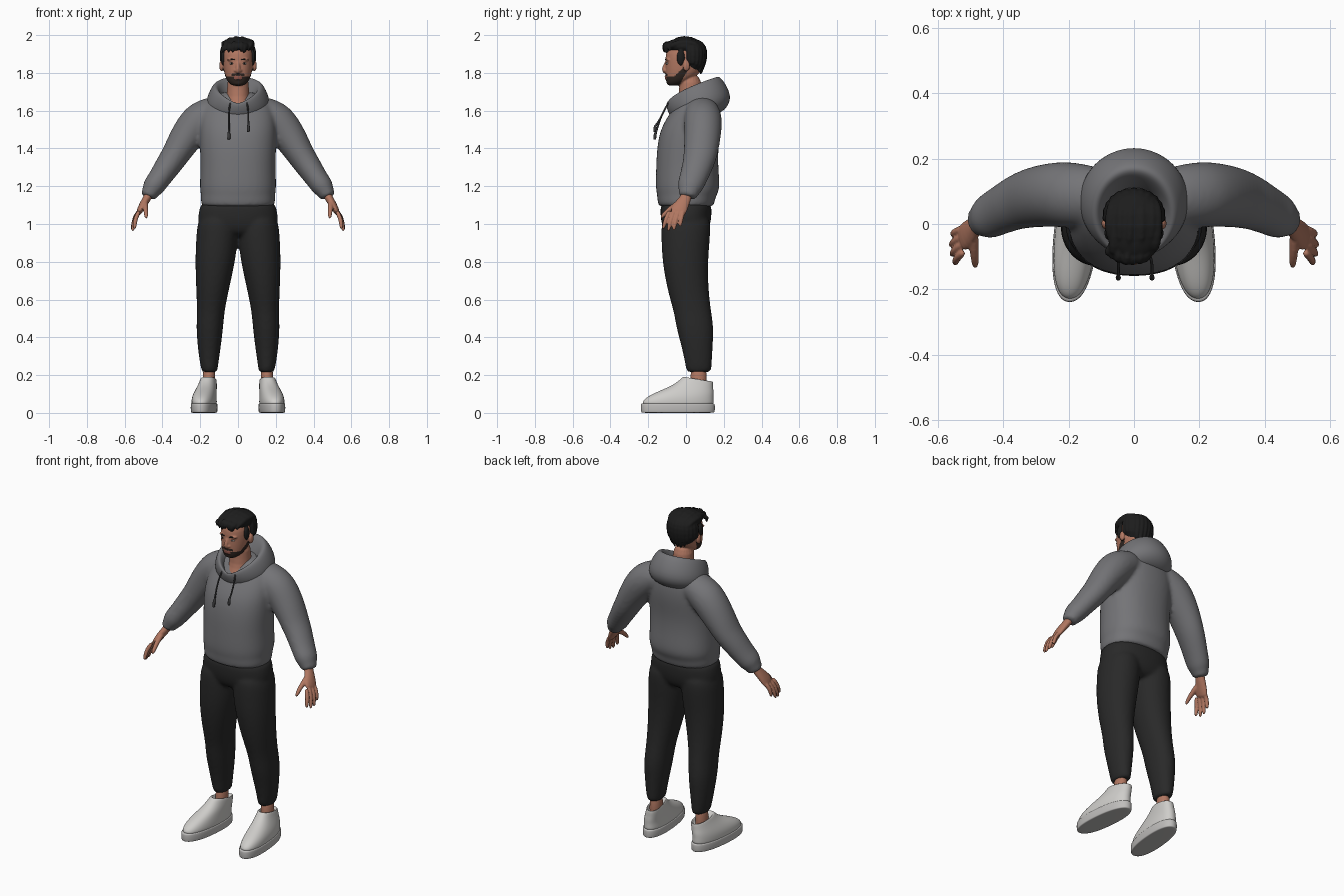
import bpy, bmesh, math, random
from mathutils import Vector as V

random.seed(4)


def material(name, r, g, b):
    m = bpy.data.materials.new(name)
    m.diffuse_color = (r, g, b, 1)
    return m


GREY = material("hoodie grey", .175, .175, .185)
BLACK = material("trouser black", .022, .022, .022)
SKIN = material("skin", .44, .185, .12)
HAIR = material("hair black", .012, .012, .012)
BEARD = material("beard brown", .03, .02, .016)
SHOE = material("shoe white", .62, .61, .59)
SOLE = material("sole white", .52, .51, .5)
CORD = material("cord grey", .04, .04, .042)
EYE = material("eye white", .5, .45, .42)
LIP = material("lip", .3, .1, .075)


def ellipse(c, u, v, ru, rv, e=2.0, n=20):
    pts = []
    for i in range(n):
        a = 2 * math.pi * i / n
        ca, sa = math.cos(a), math.sin(a)
        pts.append(c + u * ru * math.copysign(abs(ca) ** (2 / e), ca)
                   + v * rv * math.copysign(abs(sa) ** (2 / e), sa))
    return pts


def loft(bm, rings, closed=False):
    vs = [[bm.verts.new(p) for p in r] for r in rings]
    n = len(vs[0])
    pairs = list(zip(vs, vs[1:])) + ([(vs[-1], vs[0])] if closed else [])
    for a, b in pairs:
        for i in range(n):
            j = (i + 1) % n
            bm.faces.new((a[i], a[j], b[j], b[i]))
    if not closed:
        bm.faces.new(vs[0][::-1])
        bm.faces.new(vs[-1])


def stack(bm, rows, s=1, e=2.0, shear=0, tilt=0):
    """Horizontal sections: z, x, y, rx, ry."""
    rings = []
    for k, (z, x, y, rx, ry) in enumerate(rows):
        r = ellipse(V((x, y, z)), V((1, 0, 0)), V((0, 1, 0)), rx, ry, e)
        f = tilt * (k / (len(rows) - 1)) ** 3
        rings.append([V((s * (p.x + shear * (p.y + .05)), p.y, p.z + f * (p.y - y))) for p in r])
    loft(bm, rings)


def tube(bm, rows, s=1, n=12):
    """Sections across a path: x, y, z, radius, radius along y."""
    pts = [V(r[:3]) for r in rows]
    rings = []
    for i, r in enumerate(rows):
        t = (pts[min(i + 1, len(pts) - 1)] - pts[max(i - 1, 0)]).normalized()
        u = t.cross(V((0, 1, 0)) if abs(t.y) < .9 else V((0, 0, 1))).normalized()
        rings.append([V((s * p.x, p.y, p.z)) for p in
                      ellipse(pts[i], u, u.cross(t), r[3], r[-1], n=n)])
    loft(bm, rings)


def blob(bm, c, r):
    vs = bmesh.ops.create_uvsphere(bm, u_segments=16, v_segments=10, radius=1)["verts"]
    for v in vs:
        v.co = V((v.co.x * r[0] + c[0], v.co.y * r[1] + c[1], v.co.z * r[2] + c[2]))


def finish(name, bm, mats, sub=2, voxel=0, smooth=3):
    bmesh.ops.recalc_face_normals(bm, faces=bm.faces)
    me = bpy.data.meshes.new(name)
    bm.to_mesh(me)
    bm.free()
    for m in mats:
        me.materials.append(m)
    for p in me.polygons:
        p.use_smooth = True
    ob = bpy.data.objects.new(name, me)
    bpy.context.collection.objects.link(ob)
    if sub:
        ob.modifiers.new("round", "SUBSURF").levels = sub
        ob.modifiers["round"].render_levels = sub
    if voxel:
        m = ob.modifiers.new("merge", "REMESH")
        m.mode, m.voxel_size, m.use_smooth_shade = "VOXEL", voxel, True
        m = ob.modifiers.new("soften", "SMOOTH")
        m.factor, m.iterations = .5, smooth
    return ob


# hoodie body with sleeves
bm = bmesh.new()
stack(bm, [(1.09, 0, 0, .185, .14), (1.10, 0, 0, .198, .15), (1.14, 0, .002, .199, .156),
           (1.155, 0, .005, .198, .16), (1.19, 0, .01, .206, .173), (1.3, 0, .006, .2, .166),
           (1.4, 0, .008, .204, .164), (1.5, 0, .024, .207, .163), (1.58, 0, .048, .2, .14),
           (1.64, 0, .064, .175, .112), (1.685, 0, .07, .12, .085), (1.70, 0, .07, .08, .06)], e=2.3)
for s in (1, -1):
    tube(bm, [(.08, .08, 1.61, .07, .08), (.13, .085, 1.595, .085, .095), (.2, .09, 1.555, .1, .103),
              (.25, .09, 1.495, .095, .1), (.3, .083, 1.42, .083, .095), (.335, .075, 1.36, .074, .09),
              (.37, .062, 1.31, .07, .083), (.42, .036, 1.235, .06, .074), (.45, .02, 1.195, .06, .07),
              (.462, .015, 1.172, .047, .055), (.474, .01, 1.15, .043, .05),
              (.478, .008, 1.14, .036, .042)], s, 18)
finish("hoodie", bm, [GREY], 2, .011, 5)

# hood folded back around the neck: rx, front y, back y, front z, back z
bm = bmesh.new()
rings = []
for rx, y0, y1, z0, z1 in [(.07, -.065, .085, 1.595, 1.65), (.1, -.085, .14, 1.63, 1.76),
                           (.118, -.1, .165, 1.64, 1.785), (.14, -.107, .19, 1.63, 1.775),
                           (.175, -.1, .25, 1.6, 1.675), (.16, -.08, .21, 1.56, 1.6),
                           (.11, -.05, .14, 1.55, 1.57)]:
    ring = []
    for i in range(28):
        a = 2 * math.pi * i / 28
        t = (1 + math.cos(a)) / 2
        ring.append(V((rx * math.sin(a), y0 + (y1 - y0) * t, z0 + (z1 - z0) * t ** .6)))
    rings.append(ring)
loft(bm, rings, closed=True)
finish("hood", bm, [GREY])

# drawstrings
for name, x, end in (("drawstring_left", .055, 1.49), ("drawstring_right", -.048, 1.45)):
    bm = bmesh.new()
    tube(bm, [(x * .8, -.088, 1.65, .005), (x, -.112, 1.61, .005), (x, -.14, 1.55, .005),
              (x, -.158, end + .035, .005), (x, -.163, end + .03, .009),
              (x, -.166, end, .009), (x, -.166, end - .004, .006)], 1, 8)
    finish(name, bm, [CORD], 1)

# trousers
bm = bmesh.new()
stack(bm, [(.93, 0, 0, .15, .09), (.97, 0, 0, .2, .122), (1.02, 0, 0, .217, .135),
           (1.08, 0, 0, .208, .138), (1.13, 0, 0, .19, .13)], e=2.3)
for s in (1, -1):
    stack(bm, [(.215, .15, .068, .037, .058), (.222, .151, .068, .043, .067), (.28, .153, .065, .052, .074),
               (.36, .152, .058, .063, .085), (.45, .15, .048, .072, .1), (.54, .144, .034, .073, .1),
               (.65, .135, .01, .087, .11), (.8, .121, -.005, .107, .122), (.92, .111, -.002, .112, .13),
               (1.0, .108, 0, .109, .132), (1.05, .1, 0, .095, .12)], s, 2.1)
finish("trousers", bm, [BLACK], 2, .011, 4)

for s, side in ((1, "left"), (-1, "right")):
    # ankle
    bm = bmesh.new()
    stack(bm, [(.08, .155, .065, .034, .045), (.16, .155, .066, .034, .043), (.26, .152, .068, .033, .044)], s)
    finish("ankle_" + side, bm, [SKIN], 1)
    # shoe upper and sole
    bm = bmesh.new()
    stack(bm, [(.03, .18, -.043, .064, .19), (.06, .18, -.043, .065, .191), (.085, .18, -.03, .063, .177),
               (.11, .177, -.002, .058, .15), (.135, .172, .03, .052, .115), (.16, .168, .052, .046, .093),
               (.18, .166, .062, .042, .081), (.178, .166, .064, .036, .07), (.15, .166, .066, .03, .05)],
          s, 2.3, -.09, -.32)
    finish("shoe_" + side, bm, [SHOE])
    bm = bmesh.new()
    stack(bm, [(0, .18, -.043, .063, .192), (.002, .18, -.043, .067, .197), (.025, .18, -.043, .069, .199),
               (.048, .18, -.043, .068, .198), (.053, .18, -.043, .064, .193)], s, 2.3, -.09)
    finish("sole_" + side, bm, [SOLE])
    # hand: wrist and palm, fingers, thumb
    bm = bmesh.new()
    tube(bm, [(.462, .01, 1.18, .024, .03), (.476, .002, 1.145, .023, .029), (.495, -.015, 1.115, .022, .037),
              (.515, -.036, 1.08, .019, .046), (.53, -.048, 1.05, .013, .043)], s)
    for y, tip in ((-.084, (.548, -.122, .972)), (-.06, (.558, -.095, .96)),
                   (-.036, (.561, -.066, .964)), (-.012, (.556, -.032, .985))):
        a, b = V((.52, y, 1.075)), V(tip)
        mid = (a + b) / 2 + V((.01, -.003, .004))
        tube(bm, [(*a, .013), (*mid, .0125), (*(mid.lerp(b, .6)), .0115), (*b, .007)], s, 10)
    tube(bm, [(.492, -.015, 1.125, .017), (.492, -.055, 1.1, .017), (.488, -.095, 1.072, .0135),
              (.486, -.122, 1.045, .0115), (.486, -.133, 1.03, .007)], s, 10)
    finish("hand_" + side, bm, [SKIN], 1, .0045, 2)

# head, neck, nose and ears merged
bm = bmesh.new()
stack(bm, [(1.732, 0, -.066, .026, .026), (1.74, 0, -.06, .042, .04), (1.757, 0, -.046, .058, .06),
           (1.785, 0, -.024, .07, .085), (1.82, 0, -.011, .078, .1), (1.86, 0, -.006, .082, .104),
           (1.9, 0, -.004, .082, .106), (1.94, 0, 0, .072, .092), (1.965, 0, 0, .045, .06)], e=2.2)
stack(bm, [(1.56, 0, .03, .1, .1), (1.61, 0, .022, .082, .09), (1.65, 0, .025, .064, .07),
           (1.7, 0, .025, .058, .06), (1.8, 0, .02, .058, .06)])
tube(bm, [(0, -.098, 1.868, .008), (0, -.109, 1.845, .01), (0, -.118, 1.82, .013),
          (0, -.112, 1.806, .014), (0, -.1, 1.802, .008)], 1, 10)
for s in (1, -1):
    blob(bm, (s * .012, -.108, 1.812), (.01, .011, .008))
    blob(bm, (s * .087, .002, 1.838), (.013, .019, .03))
    blob(bm, (s * .033, -.094, 1.87), (.026, .014, .008))
blob(bm, (0, -.104, 1.781), (.021, .01, .005))
blob(bm, (0, -.103, 1.77), (.02, .01, .006))
blob(bm, (0, -.083, 1.748), (.03, .021, .015))
raw = finish("head_raw", bm, [SKIN], 1, .0045, 2)
me = bpy.data.meshes.new_from_object(raw.evaluated_get(bpy.context.evaluated_depsgraph_get()))
bpy.data.objects.remove(raw)
head = bpy.data.objects.new("head", me)
bpy.context.collection.objects.link(head)
me.materials.clear()
for m in (SKIN, BEARD, LIP):
    me.materials.append(m)
for p in me.polygons:
    x, y, z = abs(p.center.x), p.center.y, p.center.z
    jaw = z < 1.78 + max(0, y + .065) * .95 and y < -.035 + (z - 1.735) * .55 and z > 1.725
    tache = x < .034 and 1.785 < z < 1.798 and y < -.07
    if x < .021 and 1.766 < z < 1.785 and y < -.08:
        p.material_index = 2
    elif (jaw and x < .083) or tache:
        p.material_index = 1

# eyes and brows
for s, side in ((1, "left"), (-1, "right")):
    for part, c, r, m in (("eye", (.033, -.098, 1.85), (.013, .008, .0055), EYE),
                          ("iris", (.033, -.103, 1.85), (.005, .005, .005), HAIR)):
        bm = bmesh.new()
        blob(bm, (s * c[0], c[1], c[2]), r)
        finish(part + "_" + side, bm, [m], 0)
    bm = bmesh.new()
    tube(bm, [(.014, -.109, 1.868, .003, .004), (.035, -.106, 1.874, .0045, .005),
              (.056, -.09, 1.869, .003, .005)], s, 8)
    finish("brow_" + side, bm, [HAIR], 1)

# hair: cap, swept top locks, back and side locks
bm = bmesh.new()
blob(bm, (0, .035, 1.885), (.094, .072, .095))
blob(bm, (0, -.005, 1.942), (.092, .108, .045))
for s in (1, -1):
    blob(bm, (s * .077, -.028, 1.88), (.014, .022, .042))
for i in range(10):
    x = -.072 + .016 * i
    w = math.sqrt(1 - (x / .11) ** 2)
    top = 1.979 - 4 * x * x + random.uniform(-.005, .003)
    d = random.uniform(.005, .02)
    tube(bm, [(x * .8, .1 * w, 1.9, .008), (x * .9, .088 * w, 1.945, .016), (x, .03, top, .019),
              (x - d * .3, -.05 * w, top, .019), (x - d * .7, -.108 * w, top - .02, .018),
              (x - d, -.12 * w, 1.93 + random.uniform(-.008, .01), .013),
              (x - d * 1.2, -.113 * w, 1.905 + random.uniform(-.006, .01), .004)], 1, 8)
for i in range(13):
    a = math.radians(-95 + 190 * i / 12)
    cx, cy = math.sin(a), math.cos(a)
    low = 1.785 + .07 * abs(math.sin(a)) ** 2 + random.uniform(-.008, .008)
    tube(bm, [(cx * .05, .02 + cy * .045, 1.965, .012), (cx * .078, .025 + cy * .07, 1.94, .018),
              (cx * .086, .025 + cy * .077, 1.89, .015), (cx * .083, .025 + cy * .068, 1.84, .012),
              (cx * .074, .025 + cy * .052, low, .005)], 1, 8)
finish("hair", bm, [HAIR], 1, .005, 1)
